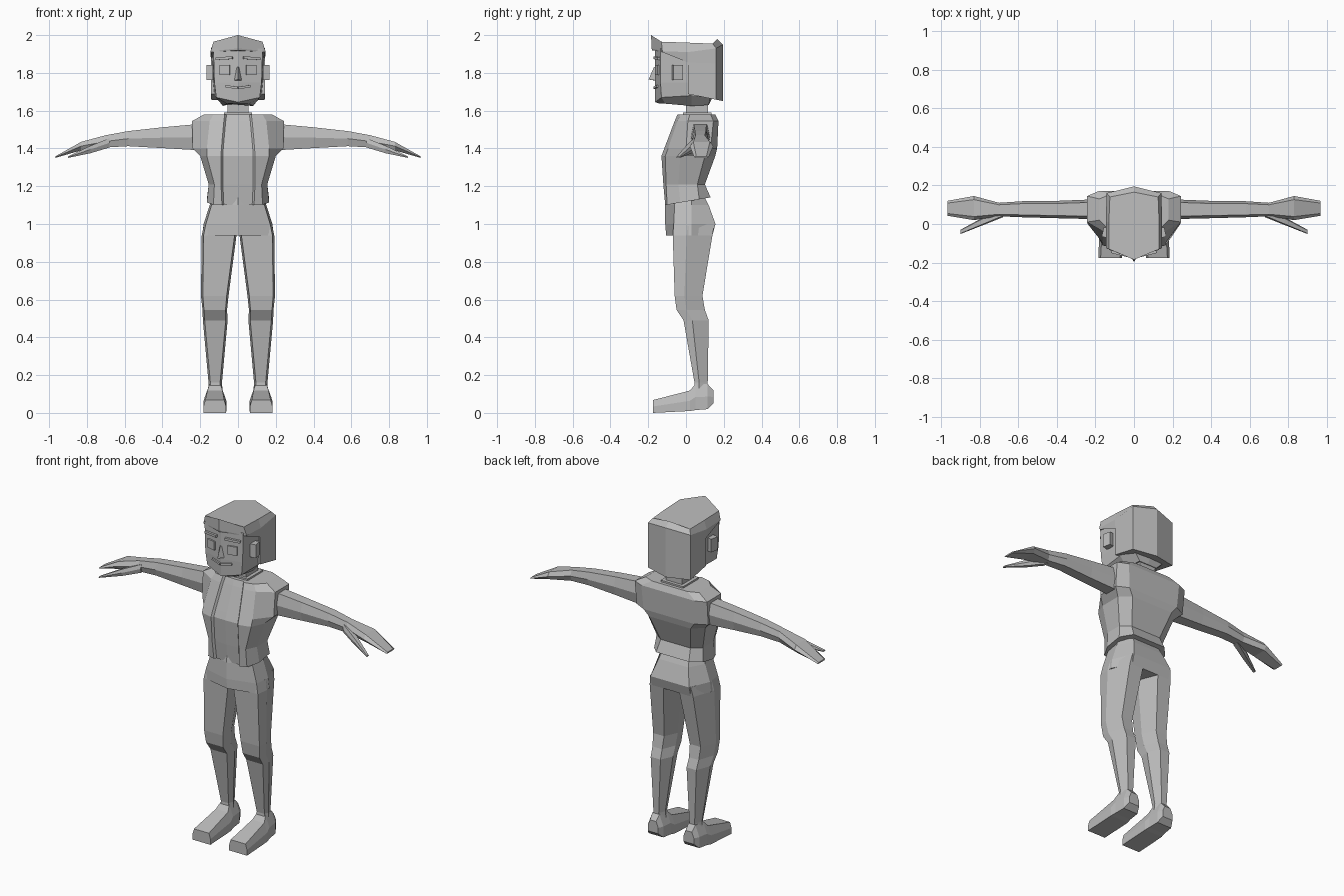
import bpy, bmesh
from math import radians
from mathutils import Matrix, Vector

cube = bpy.data.objects.get("Cube")
if cube:
    bpy.data.objects.remove(cube, do_unlink=True)

grey = bpy.data.materials.new("plain_grey")
grey.use_nodes = True
colour = (0.5, 0.5, 0.5, 1)
grey.diffuse_color = colour
grey.node_tree.nodes["Principled BSDF"].inputs["Base Color"].default_value = colour


def finish(name, bm):
    bmesh.ops.recalc_face_normals(bm, faces=bm.faces)
    mesh = bpy.data.meshes.new(name)
    bm.to_mesh(mesh)
    bm.free()
    mesh.materials.append(grey)
    obj = bpy.data.objects.new(name, mesh)
    bpy.context.collection.objects.link(obj)
    return obj


def loft(name, rings, side=1):
    """Skin a closed solid through rings of points; side=-1 mirrors it in x."""
    bm = bmesh.new()
    loops = [[bm.verts.new((side * x, y, z)) for x, y, z in ring] for ring in rings]
    count = len(loops[0])
    for a, b in zip(loops, loops[1:]):
        for i in range(count):
            j = (i + 1) % count
            bm.faces.new((a[i], a[j], b[j], b[i]))
    bm.faces.new(loops[0])
    bm.faces.new(loops[-1])
    return finish(name, bm)


def whole(half):
    """Complete a half ring whose first and last points lie on the centre plane."""
    return half + [(-x, y, z) for x, y, z in half[-2:0:-1]]


def pair(name, rings):
    for label, side in (("left", 1), ("right", -1)):
        loft(label + "_" + name, rings, side)


def block(name, centre, size, yaw=0.0, pitch=0.0):
    bm = bmesh.new()
    turn = Matrix.Rotation(radians(yaw), 4, "Z") @ Matrix.Rotation(radians(pitch), 4, "Y")
    bmesh.ops.create_cube(bm, size=1, matrix=Matrix.Translation(Vector(centre)) @ turn
                          @ Matrix.Diagonal((*size, 1)))
    return finish(name, bm)


# Open waistcoat with a recessed shirt strip down the front
def torso_ring(z, strip, fx, yf, yfs, sx, ys, ybs, bx, yb, tilt=0.0):
    half = [(0, yf + .008), (strip, yf + .012), (strip + .01, yf), (fx, yfs),
            (sx, ys), (sx, ybs), (bx, yb), (0, yb)]
    return whole([(x, y, z + tilt * (y - yf)) for x, y in half])


loft("waistcoat", [torso_ring(*row) for row in (
    (1.1, .075, .13, -.11, -.1, .165, -.03, .07, .11, .13, .17),
    (1.21, .08, .125, -.12, -.105, .155, -.04, .06, .1, .1),
    (1.36, .08, .165, -.13, -.11, .2, -.03, .1, .14, .155),
    (1.4, .078, .165, -.115, -.095, .24, .0, .13, .17, .165),
    (1.545, .065, .15, -.06, -.045, .243, .01, .145, .18, .172),
    (1.58, .06, .13, -.045, -.03, .18, .02, .13, .12, .155))])


# Hips with a centre ridge
def hip_ring(z, fx, yf, yfs, sx, bx, yb):
    return whole([(x, y, z) for x, y in (
        (0, yf), (fx, yfs), (sx, .03), (bx, yb), (0, yb))])


loft("hips", [hip_ring(*row) for row in (
    (1.18, .1, -.1, -.06, .13, .08, .08),
    (1.1, .14, -.112, -.06, .15, .1, .12),
    (1.0, .17, -.11, -.065, .182, .13, .156),
    (.94, .18, -.105, -.065, .19, .13, .14))])


# Trouser legs
def leg_ring(z, xi, xo, yf, yb, inset):
    span, depth = xo - xi, yb - yf
    return [(x, y, z) for x, y in (
        (xi + inset, yf), (xo - inset, yf), (xo, yf + .35 * depth),
        (xo - .25 * span, yb), (xi + .25 * span, yb), (xi, yf + .45 * depth))]


pair("leg", [leg_ring(*row) for row in (
    (1.0, .005, .18, -.065, .15, .01),
    (.94, .008, .192, -.07, .14, .01),
    (.62, .05, .196, -.06, .087, .01),
    (.545, .058, .188, -.05, .1, .008),
    (.49, .055, .186, -.013, .12, .01),
    (.16, .085, .156, .045, .115, .01),
    (.1, .08, .16, .04, .115, .01))])


# Shoes, built from toe to heel
def shoe_ring(y, xi, xo, zb, zt, taper):
    return [(xi, y, zb), (xo, y, zb), (xo, y, zb + .5 * (zt - zb)),
            (xo - taper, y, zt), (xi + taper, y, zt), (xi, y, zb + .5 * (zt - zb))]


pair("shoe", [shoe_ring(*row) for row in (
    (-.175, .063, .183, 0, .068, .01),
    (.02, .062, .182, .01, .118, .02),
    (.05, .068, .176, .015, .152, .025),
    (.115, .072, .17, .02, .152, .025),
    (.145, .085, .155, .05, .12, .015))])


# Arms and flat hands
def arm_ring(x, yf, yb, zb, zt):
    edge, mid = .15 * (yb - yf), .5 * (zb + zt)
    return [(x, yf + edge, zt), (x, yb - edge, zt), (x, yb, mid),
            (x, yb - edge, zb), (x, yf + edge, zb), (x, yf, mid)]


pair("arm", [arm_ring(*row) for row in (
    (.2, .025, .128, 1.39, 1.53),
    (.4, .03, .12, 1.402, 1.512),
    (.58, .035, .118, 1.412, 1.492),
    (.7, .04, .11, 1.405, 1.47),
    (.83, .02, .145, 1.39, 1.435),
    (.967, .043, .12, 1.35, 1.358))])
pair("thumb", [arm_ring(*row) for row in (
    (.68, .035, .085, 1.405, 1.455),
    (.78, -.005, .035, 1.375, 1.415),
    (.9, -.052, -.03, 1.35, 1.358))])

# Neck and collar
block("neck", (0, .058, 1.6), (.11, .115, .12))
block("collar", (0, .06, 1.58), (.15, .15, .02))

# Head with a ridged face and tapered jaw
loft("head", [whole(half) for half in (
    [(0, -.165, 1.93), (.13, -.135, 1.93), (.138, .03, 1.93), (.12, .15, 1.93), (0, .16, 1.93)],
    [(0, -.165, 1.75), (.125, -.135, 1.75), (.132, .03, 1.75), (.12, .15, 1.75), (0, .16, 1.75)],
    [(0, -.163, 1.645), (.115, -.13, 1.67), (.125, .03, 1.68), (.1, .13, 1.67), (0, .14, 1.67)],
    [(0, -.14, 1.637), (.06, -.11, 1.637), (.08, .03, 1.625), (.06, .12, 1.63), (0, .12, 1.63)])])


# Hair: a peaked cap and a block around the back of the head
loft("hair_cap", [whole(half) for half in (
    [(0, -.18, 1.92), (.14, -.125, 1.91), (.142, .01, 1.855), (.142, .16, 1.85), (0, .195, 1.85)],
    [(0, -.182, 1.93), (.145, -.125, 1.915), (.146, .01, 1.91), (.142, .16, 1.93), (0, .195, 1.95)],
    [(0, -.185, 2), (.13, -.13, 1.965), (.13, .01, 1.96), (.125, .14, 1.955), (0, .165, 1.98)])])
hair_outline = ((0, .02), (.142, .01), (.142, .16), (0, .195))
loft("hair_back", [whole([(x * grow, y, z - drop * y) for x, y in hair_outline])
                   for z, grow, drop in ((1.88, 1, 0), (1.69, 1, .2))])

# Nose
loft("nose", [whole(half) for half in (
    [(0, -.17, 1.83), (.008, -.16, 1.83), (0, -.15, 1.83)],
    [(0, -.198, 1.765), (.02, -.16, 1.76), (0, -.14, 1.755)])])

# Paired facial features, set along the slope of the face
for label, side in (("left", 1), ("right", -1)):
    yaw = side * 14
    block(label + "_eye", (side * .07, -.15, 1.815), (.055, .016, .052), yaw)
    block(label + "_brow", (side * .072, -.151, 1.878), (.09, .022, .014), yaw, side * 3)
    block(label + "_lip", (side * .033, -.157, 1.725), (.066, .016, .012), yaw, side * -8)
    block(label + "_ear", (side * .145, -.045, 1.802), (.035, .05, .08), side * 12)
